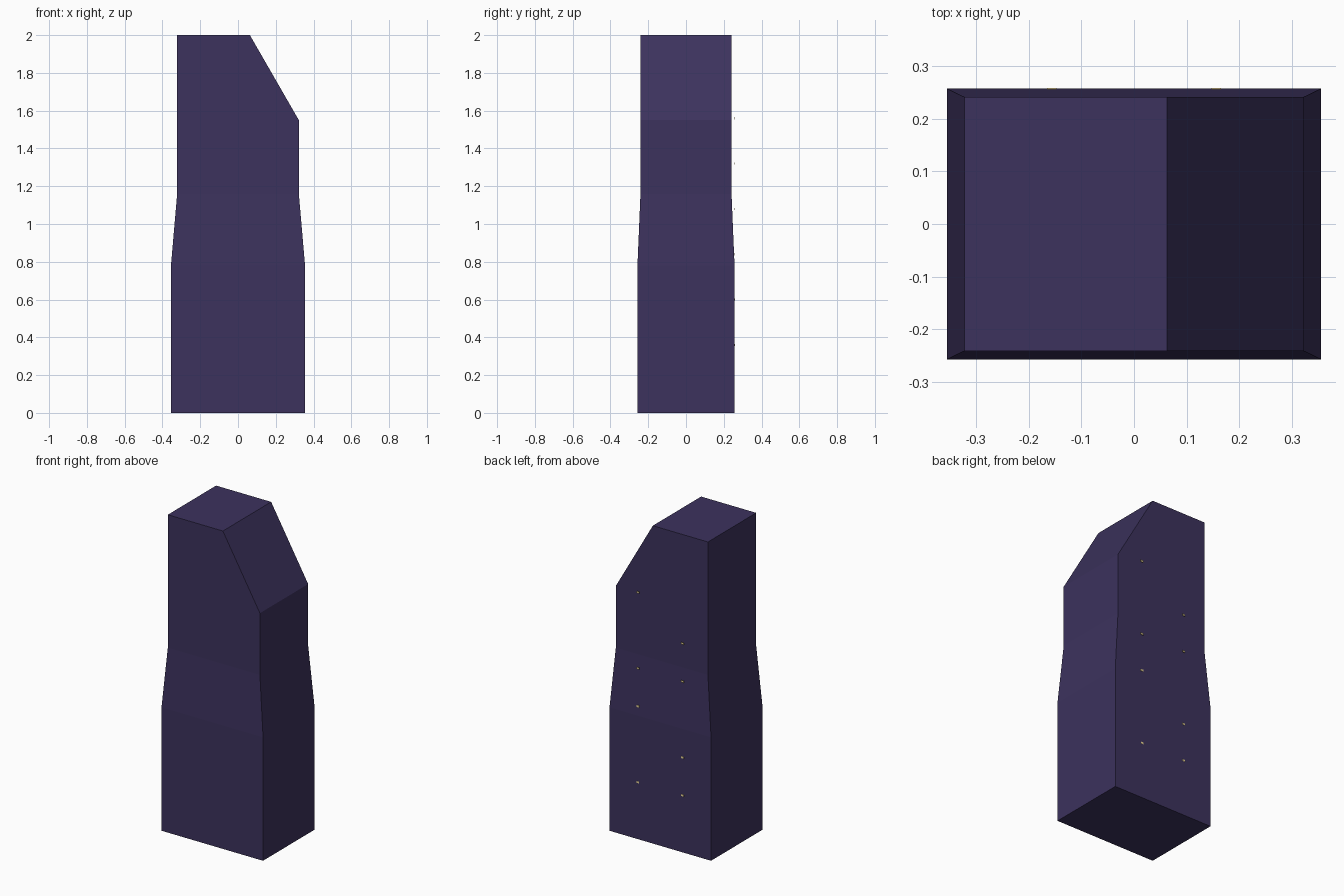
import bpy, bmesh

if "Cube" in bpy.data.objects:
    bpy.data.objects.remove(bpy.data.objects["Cube"])


def material(name, color):
    m = bpy.data.materials.new(name)
    m.diffuse_color = (*color, 1)
    m.use_nodes = True
    m.node_tree.nodes["Principled BSDF"].inputs["Base Color"].default_value = m.diffuse_color
    return m


def add_object(name, bm, mat):
    bmesh.ops.recalc_face_normals(bm, faces=bm.faces)
    me = bpy.data.meshes.new(name)
    bm.to_mesh(me)
    bm.free()
    me.materials.append(mat)
    ob = bpy.data.objects.new(name, me)
    bpy.context.collection.objects.link(ob)
    return ob


wall_mat = material("dark_purple_wall", (0.045, 0.032, 0.11))
window_mat = material("pale_yellow_light", (0.8, 0.65, 0.3))

# Tower body: stacked rectangular rings, the last one cut to a slant on the right
# each ring: left x, right x, half depth, left z, right z
rings = [
    (-0.355, 0.355, 0.257, 0.0, 0.0),
    (-0.355, 0.355, 0.257, 0.78, 0.78),
    (-0.322, 0.322, 0.241, 1.16, 1.16),
    (-0.322, 0.322, 0.241, 1.55, 1.55),
    (-0.322, 0.063, 0.241, 2.0, 2.0),
]
bm = bmesh.new()
loops = []
for x0, x1, d, z0, z1 in rings:
    corners = [(x0, -d, z0), (x1, -d, z1), (x1, d, z1), (x0, d, z0)]
    loops.append([bm.verts.new(c) for c in corners])
for a, b in zip(loops, loops[1:]):
    for i in range(4):
        j = (i + 1) % 4
        bm.faces.new((a[i], a[j], b[j], b[i]))
bm.faces.new(loops[0])
bm.faces.new(loops[-1])
add_object("tower_body", bm, wall_mat)

# Tiny lit windows in two columns on the back, on a regular floor spacing
floor = 0.24
columns = {0.156: (1.56, 1.08, 0.84, 0.36), -0.156: (1.32, 1.08, 0.60, 0.36)}
for x, heights in columns.items():
    for z in heights:
        bm = bmesh.new()
        bmesh.ops.create_cube(bm, size=1)
        bmesh.ops.scale(bm, vec=(0.018, 0.003, 0.012), verts=bm.verts)
        bmesh.ops.translate(bm, vec=(x, 0.257, z), verts=bm.verts)
        add_object("back_window", bm, window_mat)
